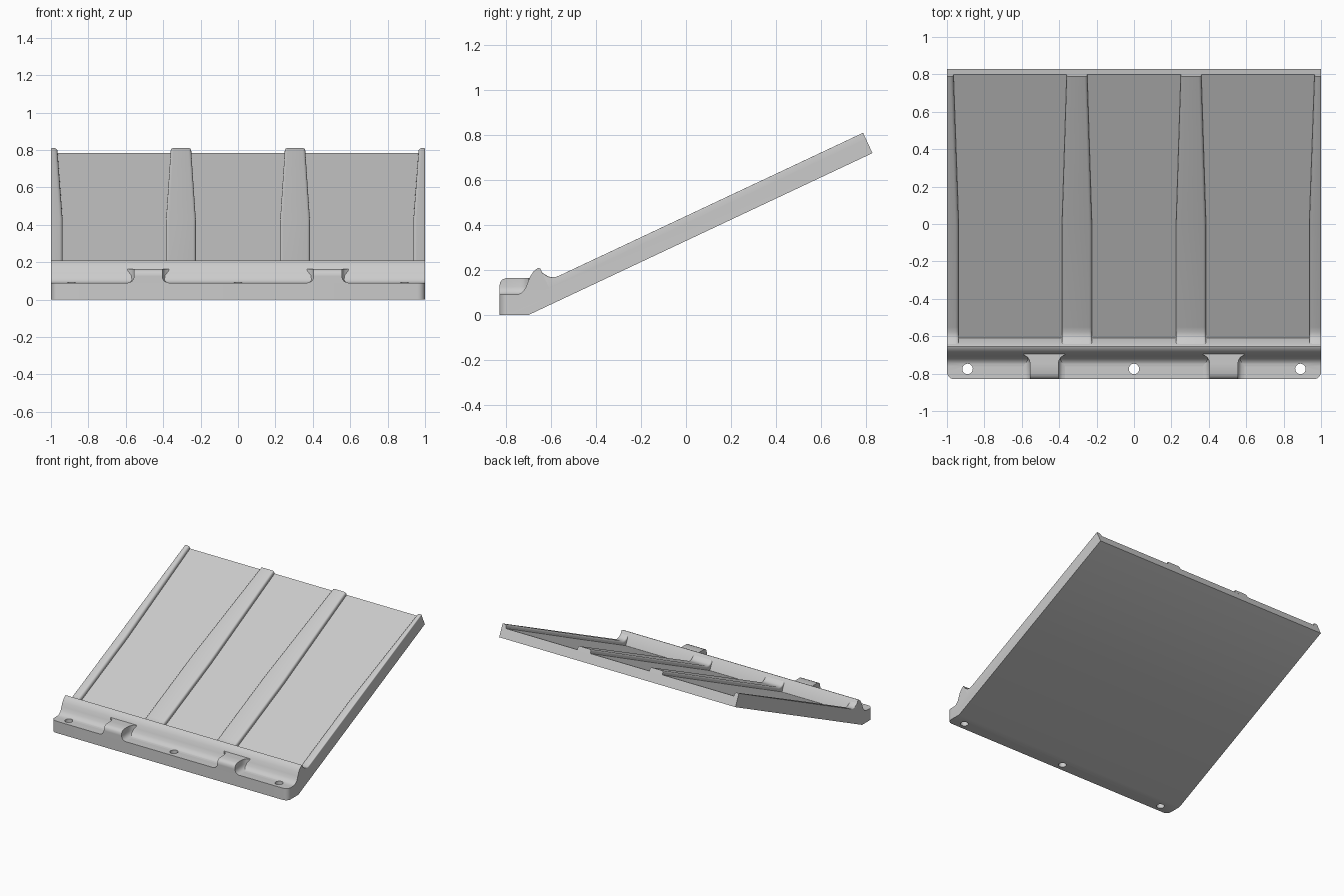
import bpy, bmesh, math
from mathutils import Vector

cube = bpy.data.objects.get("Cube")
if cube:
    bpy.data.objects.remove(cube, do_unlink=True)

grey = bpy.data.materials.new("light_grey")
grey.use_nodes = True
colour = (0.6, 0.6, 0.6, 1)
grey.diffuse_color = colour
grey.node_tree.nodes["Principled BSDF"].inputs["Base Color"].default_value = colour


def make_object(name, bm):
    bmesh.ops.recalc_face_normals(bm, faces=bm.faces)
    mesh = bpy.data.meshes.new(name)
    bm.to_mesh(mesh)
    bm.free()
    mesh.materials.append(grey)
    ob = bpy.data.objects.new(name, mesh)
    bpy.context.collection.objects.link(ob)
    return ob


def activate(ob):
    bpy.ops.object.select_all(action='DESELECT')
    ob.select_set(True)
    bpy.context.view_layer.objects.active = ob


def smooth(ob):
    activate(ob)
    bpy.ops.object.shade_smooth_by_angle(angle=math.radians(32))


def loft(name, sections):
    """Skin a list of equal-length closed sections and cap both ends."""
    bm = bmesh.new()
    rings = [[bm.verts.new(p) for p in s] for s in sections]
    for a, b in zip(rings, rings[1:]):
        for i in range(len(a)):
            j = (i + 1) % len(a)
            bm.faces.new((a[i], a[j], b[j], b[i]))
    bm.faces.new(rings[0])
    bm.faces.new(rings[-1])
    return make_object(name, bm)


# Body: side profile (y, z) extruded across the width
profile = [(-0.83, 0), (-0.70, 0), (0.83, 0.72), (0.80, 0.785),
           (-0.61, 0.122), (-0.648, 0.205), (-0.654, 0.21), (-0.661, 0.208),
           (-0.68, 0.192), (-0.694, 0.17), (-0.705, 0.143), (-0.715, 0.118),
           (-0.73, 0.1), (-0.745, 0.092), (-0.76, 0.09), (-0.83, 0.09)]
body = loft("ramp_body", [[(x, y, z) for y, z in profile] for x in (-1, 1)])
bm = bmesh.new()
bm.from_mesh(body.data)
corners = [e for e in bm.edges
           if all(v.co.y < -0.829 for v in e.verts)
           and abs(e.verts[0].co.z - e.verts[1].co.z) > 0.05]
bmesh.ops.bevel(bm, geom=corners, offset=0.04, offset_type='OFFSET',
                segments=6, profile=0.5, affect='EDGES')
bm.to_mesh(body.data)
bm.free()

# Screw holes through the front ledge
bm = bmesh.new()
for x in (-0.89, 0, 0.89):
    made = bmesh.ops.create_cone(bm, cap_ends=True, segments=32, radius1=0.028,
                                 radius2=0.028, depth=0.4)
    bmesh.ops.translate(bm, verts=made["verts"], vec=(x, -0.775, 0.05))
cutter = make_object("hole_cutter", bm)
cutter.hide_render = True
mod = body.modifiers.new("holes", 'BOOLEAN')
mod.operation = 'DIFFERENCE'
mod.solver = 'EXACT'
mod.object = cutter
activate(body)
bpy.ops.object.modifier_apply(modifier=mod.name)
bpy.data.objects.remove(cutter, do_unlink=True)
smooth(body)

# Ribs and rails stand square to the sloping floor
along = Vector((0, 1.41, 0.663)).normalized()
normal = Vector((0, -along.z, along.y))


def on_floor(x, y, h):
    base = Vector((x, y, 0.122 + (y + 0.61) * along.z / along.y))
    return base + normal * h


# y on the floor, height above it, taper (0 = full width, 1 = narrow end)
stations = [(-0.612, 0.078, 0), (-0.600, 0.056, 0), (-0.592, 0.044, 0),
            (-0.582, 0.036, 0), (-0.565, 0.029, 0), (-0.54, 0.028, 0),
            (0.0, 0.028, 0), (0.4, 0.028, 0.5), (0.80, 0.028, 1)]


def rib(name, wide, narrow, r_left, r_right):
    """wide and narrow are the (left, right) x limits at the two ends."""
    sections = []
    for y, h, t in stations:
        xa, xb = (w + (n - w) * t for w, n in zip(wide, narrow))
        pts = [(xa, -0.006)]
        for k in range(5):
            a = math.radians(22.5 * k)
            pts.append((xa + r_left * (1 - math.cos(a)), h - r_left * (1 - math.sin(a))))
        for k in range(4, -1, -1):
            a = math.radians(22.5 * k)
            pts.append((xb - r_right * (1 - math.cos(a)), h - r_right * (1 - math.sin(a))))
        pts.append((xb, -0.006))
        sections.append([on_floor(x, y, z) for x, z in pts])
    smooth(loft(name, sections))


rib("right_rib", (-0.385, -0.225), (-0.36, -0.25), 0.015, 0.015)
rib("left_rib", (0.225, 0.385), (0.25, 0.36), 0.015, 0.015)
rib("right_rail", (-1, -0.937), (-1, -0.965), 0.006, 0.018)
rib("left_rail", (0.937, 1), (0.965, 1), 0.018, 0.006)

# Front tabs: filleted foot, rounded front lip, flared into the ridge
half = [(0.11, 0.087), (0.11, 0.09), (0.097, 0.093), (0.085, 0.1),
        (0.078, 0.112), (0.075, 0.125), (0.075, 0.165)]
outline = half + [(-x, z) for x, z in reversed(half)]
# y, top height, extra flare
steps = [(-0.83, 0.13), (-0.827, 0.145), (-0.819, 0.156), (-0.80, 0.165),
         (-0.745, 0.165), (-0.725, 0.165), (-0.71, 0.165), (-0.70, 0.165),
         (-0.67, 0.165)]
flares = [0, 0, 0, 0, 0, 0.006, 0.016, 0.035, 0.035]
for side, cx in (("right", -0.48), ("left", 0.48)):
    sections = [[(cx + x + math.copysign(f, x), y, min(z, top)) for x, z in outline]
                for (y, top), f in zip(steps, flares)]
    smooth(loft(side + "_tab", sections))
